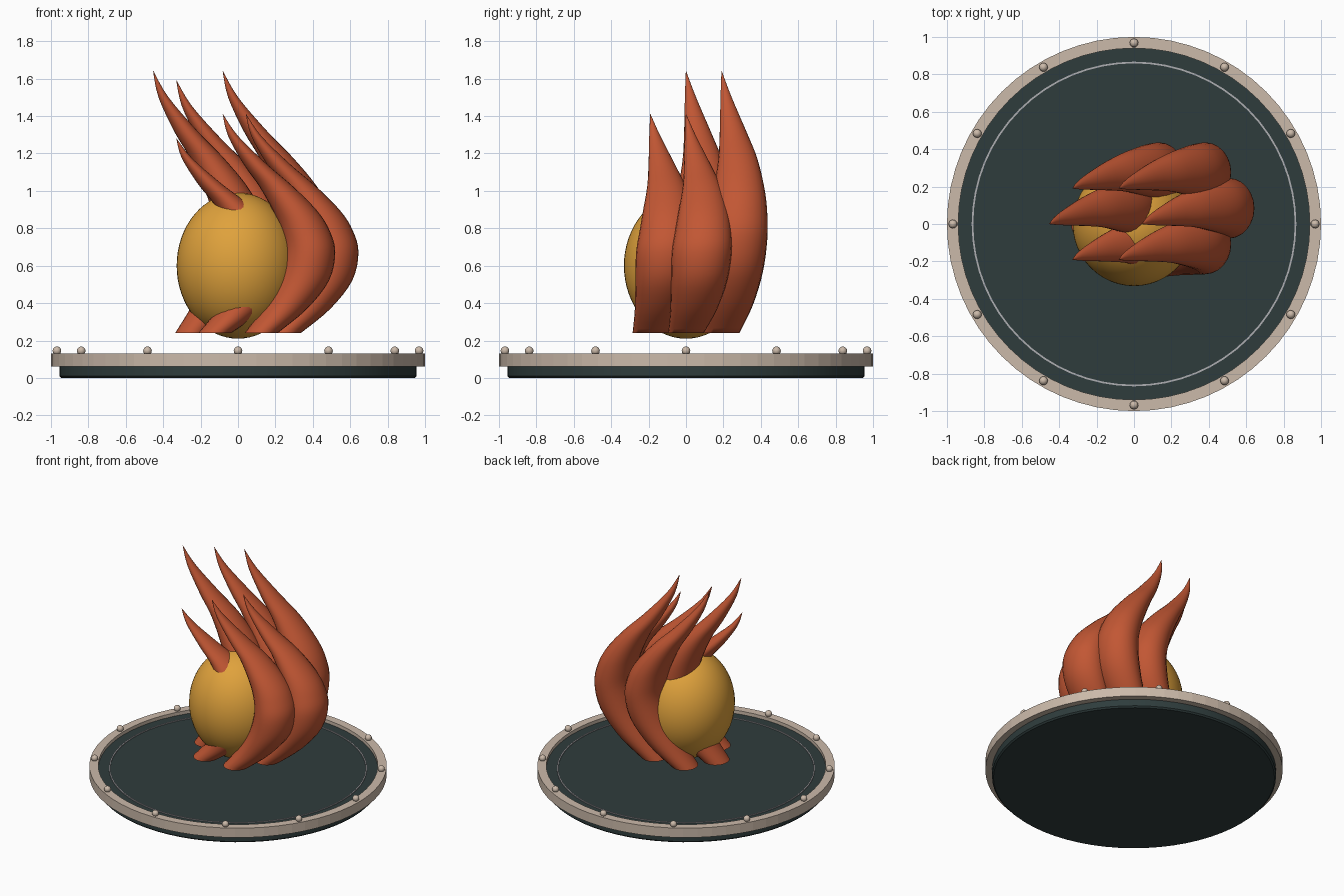
import bpy, bmesh, math

if "Cube" in bpy.data.objects:
    bpy.data.objects.remove(bpy.data.objects["Cube"])


def material(name, rgb):
    m = bpy.data.materials.new(name)
    m.diffuse_color = (*rgb, 1)
    m.use_nodes = True
    m.node_tree.nodes["Principled BSDF"].inputs["Base Color"].default_value = m.diffuse_color
    return m


ORANGE = material("flame orange", (0.54, 0.095, 0.034))
GOLD = material("egg gold", (0.74, 0.36, 0.045))
TEAL = material("dark teal", (0.028, 0.046, 0.046))
BEIGE = material("warm beige", (0.60, 0.49, 0.40))
SILVER = material("silver line", (0.42, 0.42, 0.44))


def finish(name, bm, mat, smooth=None):
    bmesh.ops.recalc_face_normals(bm, faces=bm.faces)
    me = bpy.data.meshes.new(name)
    bm.to_mesh(me)
    bm.free()
    me.materials.append(mat)
    ob = bpy.data.objects.new(name, me)
    bpy.context.collection.objects.link(ob)
    if smooth:
        bpy.ops.object.select_all(action='DESELECT')
        ob.select_set(True)
        bpy.context.view_layer.objects.active = ob
        bpy.ops.object.shade_smooth_by_angle(angle=math.radians(smooth))
    return ob


def skin(bm, rings, loop=False):
    """Bridge successive rings of points with quads."""
    vs = [[bm.verts.new(p) for p in r] for r in rings]
    n = len(vs[0])
    pairs = list(zip(vs, vs[1:])) + ([(vs[-1], vs[0])] if loop else [])
    for a, b in pairs:
        for i in range(n):
            j = (i + 1) % n
            bm.faces.new((a[i], a[j], b[j], b[i]))
    return vs


def circle(rx, ry, z, n, cx=0, cy=0):
    return [(cx + rx * math.cos(math.tau * i / n), cy + ry * math.sin(math.tau * i / n), z)
            for i in range(n)]


def lathe(name, profile, mat, n, loop=False, smooth=None):
    bm = bmesh.new()
    vs = skin(bm, [circle(r, r, z, n) for r, z in profile], loop)
    if not loop:
        bm.faces.new(vs[0])
        bm.faces.new(vs[-1])
    return finish(name, bm, mat, smooth)


# Base disc, raised rim and inlaid line
lathe("base_disc", [(0.945, 0), (0.955, 0.01), (0.955, 0.07), (0.942, 0.07), (0.942, 0.105)],
      TEAL, 64, smooth=30)
lathe("base_rim", [(0.94, 0.06), (1.0, 0.06), (1.0, 0.13), (0.94, 0.13)], BEIGE, 64, loop=True)
lathe("inlay_line", [(0.859, 0.1), (0.868, 0.1), (0.868, 0.111), (0.859, 0.111)],
      SILVER, 64, loop=True)

# Twelve rivets around the rim
bm = bmesh.new()
for k in range(12):
    a = math.tau * k / 12
    geo = bmesh.ops.create_uvsphere(bm, u_segments=16, v_segments=10, radius=0.023)
    bmesh.ops.translate(bm, verts=geo["verts"],
                        vec=(0.968 * math.cos(a), 0.968 * math.sin(a), 0.145))
finish("rim_rivets", bm, BEIGE, 40)

# Golden egg
bm = bmesh.new()
bmesh.ops.create_uvsphere(bm, u_segments=48, v_segments=32, radius=1)
bmesh.ops.scale(bm, verts=bm.verts, vec=(0.328, 0.332, 0.39))
bmesh.ops.translate(bm, verts=bm.verts, vec=(0, 0, 0.6))
finish("golden_egg", bm, GOLD, 40)

# Flame keys: height fraction, x sway, y sway, half width in x, half width in y
KEYS = [
    (0.00, 0.00, 0.00, 0.088, 0.095),
    (0.11, 0.125, 0.042, 0.120, 0.125),
    (0.24, 0.225, 0.070, 0.138, 0.150),
    (0.37, 0.26, 0.084, 0.136, 0.160),
    (0.47, 0.235, 0.093, 0.130, 0.150),
    (0.56, 0.18, 0.094, 0.118, 0.133),
    (0.67, 0.08, 0.086, 0.090, 0.103),
    (0.77, -0.03, 0.061, 0.063, 0.071),
    (0.90, -0.15, 0.024, 0.027, 0.030),
    (1.00, -0.205, 0.00, 0.001, 0.001),
]


def spline(steps=4):
    """Smooth curve through the flame keys."""
    out = []
    for i in range(len(KEYS) - 1):
        p0, p1 = KEYS[max(i - 1, 0)], KEYS[i]
        p2, p3 = KEYS[i + 1], KEYS[min(i + 2, len(KEYS) - 1)]
        for s in range(steps):
            u = s / steps
            out.append([0.5 * (2 * b + (c - a) * u + (2 * a - 5 * b + 4 * c - d) * u * u
                               + (3 * b - a - 3 * c + d) * u ** 3)
                        for a, b, c, d in zip(p0, p1, p2, p3)])
    return out + [KEYS[-1]]


# Six swaying flames set in a ring, differing only in height
for k, height in enumerate((1.17, 1.40, 1.35, 1.40, 1.04, 1.17)):
    a = math.tau * k / 6
    bx, by = 0.248 * math.cos(a), 0.22 * math.sin(a)
    bm = bmesh.new()
    vs = skin(bm, [circle(rx, ry, 0.24 + height * t, 24, bx + sx, by + sy)
                   for t, sx, sy, rx, ry in spline()])
    bm.faces.new(vs[0])
    bm.faces.new(vs[-1])
    finish(f"flame_{k + 1}", bm, ORANGE, 50)
